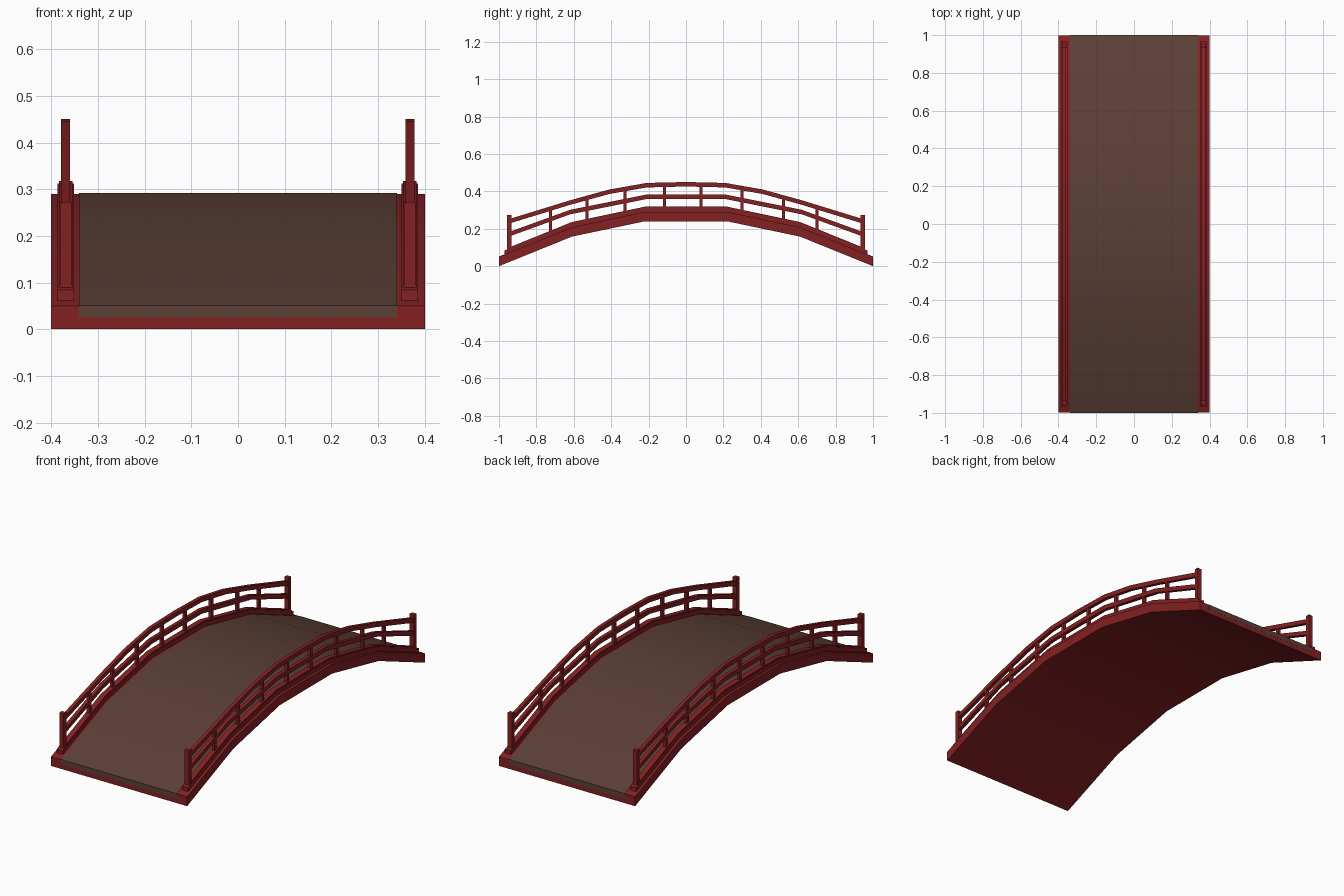
import bpy, bmesh

cube = bpy.data.objects.get("Cube")
if cube:
    bpy.data.objects.remove(cube, do_unlink=True)


def material(name, rgb):
    m = bpy.data.materials.new(name)
    m.use_nodes = True
    m.diffuse_color = (*rgb, 1)
    m.node_tree.nodes["Principled BSDF"].inputs["Base Color"].default_value = (*rgb, 1)
    return m


RED = material("red lacquer", (0.235, 0.015, 0.017))
BROWN = material("brown planks", (0.105, 0.050, 0.037))


def height(line, y):
    """Height of a mirrored arch line, given as (distance, z) points."""
    d = abs(y)
    for (d0, z0), (d1, z1) in zip(line, line[1:]):
        if d <= d1:
            return z0 + (z1 - z0) * (d - d0) / (d1 - d0)
    return line[-1][1]


def finish(name, bm, mat):
    bmesh.ops.recalc_face_normals(bm, faces=bm.faces)
    mesh = bpy.data.meshes.new(name)
    bm.to_mesh(mesh)
    bm.free()
    mesh.materials.append(mat)
    obj = bpy.data.objects.new(name, mesh)
    bpy.context.collection.objects.link(obj)
    bpy.ops.object.select_all(action="DESELECT")
    obj.select_set(True)
    bpy.context.view_layer.objects.active = obj
    bpy.ops.object.shade_smooth_by_angle()
    return obj


def arch_beam(name, line, end, low, high, x, width, mat):
    """Rectangular beam following an arch line from -end to end."""
    stops = {d for d, z in line if d < end} | {end}
    ys = sorted(stops | {-d for d in stops})
    bm = bmesh.new()
    rings = []
    for y in ys:
        z = height(line, y)
        corners = [(-1, low), (1, low), (1, high), (-1, high)]
        rings.append([bm.verts.new((x + s * width / 2, y, z + dz)) for s, dz in corners])
    for a, b in zip(rings, rings[1:]):
        for i in range(4):
            j = (i + 1) % 4
            bm.faces.new((a[i], a[j], b[j], b[i]))
    bm.faces.new(rings[0])
    bm.faces.new(rings[-1])
    return finish(name, bm, mat)


def post(name, x, y, bottom, top, width, depth):
    bm = bmesh.new()
    bmesh.ops.create_cube(bm, size=1)
    bmesh.ops.scale(bm, vec=(width, depth, top - bottom), verts=bm.verts)
    bmesh.ops.translate(bm, vec=(x, y, (top + bottom) / 2), verts=bm.verts)
    return finish(name, bm, RED)


# Arch lines: walking surface, middle rail, hand rail
DECK = [(0, 0.29), (0.22, 0.29), (0.61, 0.208), (1, 0.05)]
MIDDLE = [(0, 0.383), (0.21, 0.383), (0.62, 0.301), (0.945, 0.183)]
HAND = [(0, 0.45), (0.21, 0.445), (0.41, 0.41), (0.62, 0.352), (0.945, 0.252)]

# Deck slab with a plank surface let into its top
arch_beam("deck_frame", DECK, 0.999, -0.05, 0, 0, 0.8, RED)
arch_beam("deck_planks", DECK, 1.0, -0.025, 0.0015, 0, 0.68, BROWN)

# Railings
for side, x in (("left", 0.368), ("right", -0.369)):
    arch_beam(side + "_curb", DECK, 0.97, -0.004, 0.022, x, 0.035, RED)
    arch_beam(side + "_curb_cap", DECK, 0.955, 0.02, 0.028, x, 0.029, RED)
    arch_beam(side + "_middle_rail", MIDDLE, 0.945, -0.024, 0, x, 0.019, RED)
    arch_beam(side + "_hand_rail", HAND, 0.945, -0.024, 0, x, 0.019, RED)
    for y in (-0.945, 0.945):
        post(side + "_end_post", x, y, height(DECK, y) + 0.01, 0.273, 0.025, 0.022)
    for i, y in enumerate((-0.725, -0.53, -0.325, -0.115, 0.08, 0.30, 0.52, 0.70)):
        post(f"{side}_baluster_{i + 1}", x, y, height(DECK, y) + 0.01,
             height(HAND, y) - 0.008, 0.016, 0.016)
